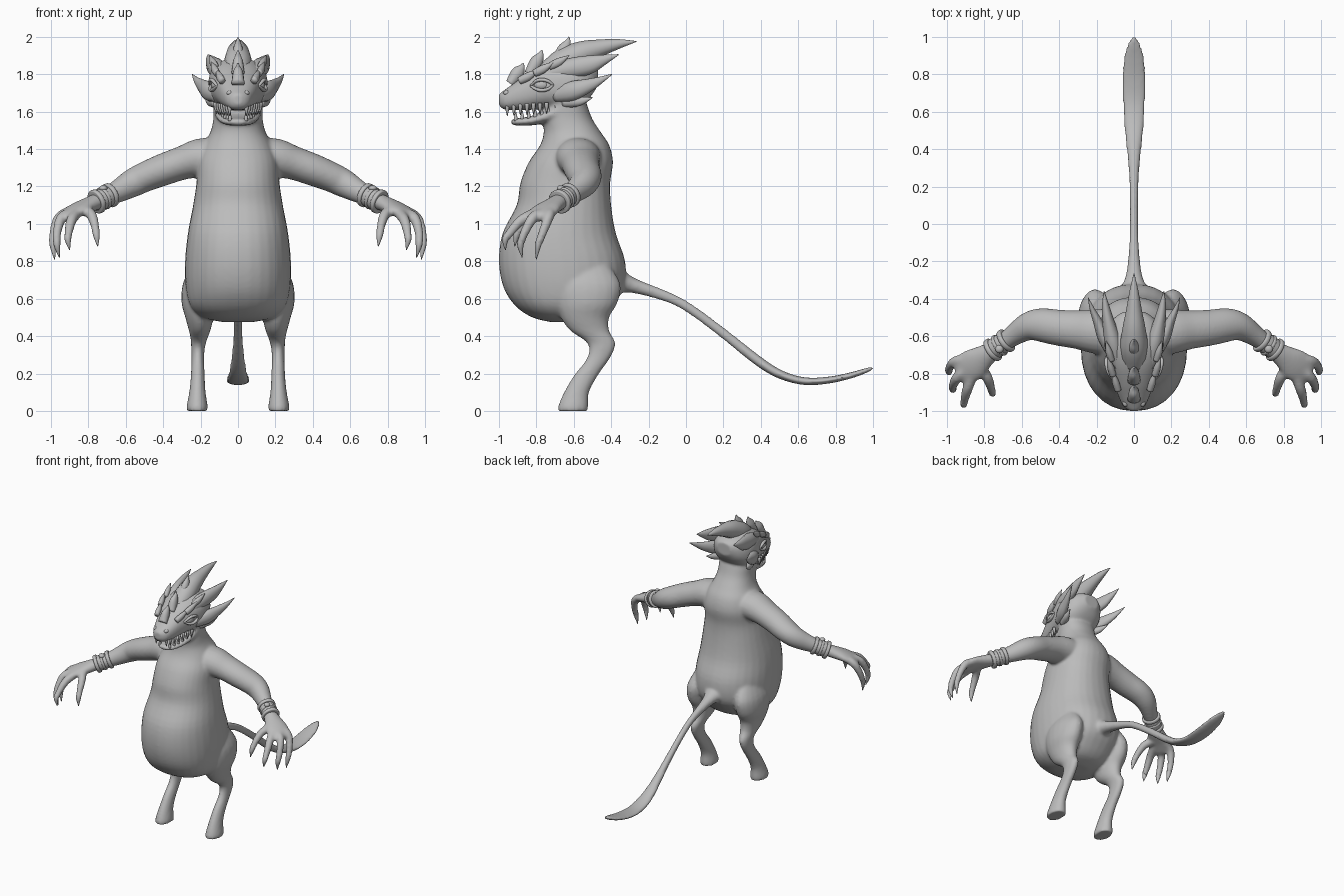
import bpy, bmesh, math
from mathutils import Vector

skin = bpy.data.materials.new("grey_skin")
skin.diffuse_color = (0.5, 0.5, 0.5, 1)


def catmull(pts, steps):
    """Smooth rows of numbers into a denser list."""
    out = []
    for i in range(len(pts) - 1):
        p0, p1 = pts[max(i - 1, 0)], pts[i]
        p2, p3 = pts[i + 1], pts[min(i + 2, len(pts) - 1)]
        for k in range(steps):
            t = k / steps
            out.append([0.5 * (2 * b + (c - a) * t + (2 * a - 5 * b + 4 * c - d) * t * t
                               + (3 * b - a - 3 * c + d) * t ** 3)
                        for a, b, c, d in zip(p0, p1, p2, p3)])
    out.append(list(pts[-1]))
    return out


def finish(name, bm):
    bmesh.ops.recalc_face_normals(bm, faces=bm.faces)
    me = bpy.data.meshes.new(name)
    bm.to_mesh(me)
    bm.free()
    me.materials.append(skin)
    for p in me.polygons:
        p.use_smooth = True
    ob = bpy.data.objects.new(name, me)
    bpy.context.collection.objects.link(ob)
    return ob


def loft(name, rows, frame="path", s=1, sides=20, steps=4, power=2.0, ref=(0, 0, 1)):
    """Rows are x, y, z, half width, half height; s=-1 mirrors in x."""
    rows = catmull(rows, steps)
    pos = [Vector(r[:3]) for r in rows]
    bm = bmesh.new()
    rings = []
    for i, r in enumerate(rows):
        if frame == "z":
            u, v = Vector((1, 0, 0)), Vector((0, 1, 0))
        elif frame == "y":
            u, v = Vector((1, 0, 0)), Vector((0, 0, 1))
        else:
            t = (pos[min(i + 1, len(pos) - 1)] - pos[max(i - 1, 0)]).normalized()
            u = t.cross(Vector(ref)).normalized()
            v = u.cross(t)
        ring = []
        for k in range(sides):
            a = 2 * math.pi * k / sides
            c, d = math.cos(a), math.sin(a)
            c = math.copysign(abs(c) ** (2 / power), c)
            d = math.copysign(abs(d) ** (2 / power), d)
            p = pos[i] + u * c * max(r[3], .002) + v * d * max(r[4], .002)
            ring.append(bm.verts.new((p.x * s, p.y, p.z)))
        rings.append(ring)
    for a, b in zip(rings, rings[1:]):
        for k in range(sides):
            bm.faces.new((a[k], a[(k + 1) % sides], b[(k + 1) % sides], b[k]))
    bm.faces.new(rings[0])
    bm.faces.new(rings[-1])
    return finish(name, bm)


def horn(name, pts, s=1, **kw):
    return loft(name, pts, s=s, sides=12, **kw)


def ellipsoid(name, centre, size):
    bm = bmesh.new()
    bmesh.ops.create_uvsphere(bm, u_segments=20, v_segments=12, radius=1)
    for v in bm.verts:
        v.co = Vector(a * b + c for a, b, c in zip(v.co, size, centre))
    return finish(name, bm)


body = []

# Torso and neck: z, front y, back y, half width
torso = [(.475, -.72, -.56, .08), (.50, -.82, -.47, .19), (.56, -.91, -.40, .255),
         (.66, -.975, -.33, .28), (.80, -1.0, -.325, .283), (.95, -.98, -.375, .268),
         (1.1, -.905, -.40, .24), (1.22, -.885, -.405, .222), (1.33, -.84, -.39, .215),
         (1.42, -.78, -.41, .185), (1.49, -.76, -.455, .148), (1.56, -.765, -.50, .132),
         (1.64, -.75, -.53, .13), (1.72, -.72, -.56, .11)]
body.append(loft("torso", [(0, (f + b) / 2, z, w, (b - f) / 2) for z, f, b, w in torso],
                 "z", sides=32, power=2.2))

# Skull with upper jaw, and lower jaw
skull = [(-1.0, 1.665, .025, .03), (-.975, 1.662, .058, .05), (-.92, 1.68, .084, .072),
         (-.85, 1.705, .108, .097), (-.75, 1.737, .138, .122), (-.65, 1.745, .158, .142),
         (-.57, 1.75, .15, .125), (-.51, 1.77, .115, .09), (-.47, 1.79, .06, .05)]
body.append(loft("skull", [(0, y, z, w, h) for y, z, w, h in skull], "y", sides=28, power=2.4))
jaw = [(-.935, 1.545, .03, .013), (-.90, 1.545, .07, .02), (-.82, 1.553, .1, .026),
       (-.73, 1.582, .122, .04), (-.65, 1.62, .128, .06), (-.58, 1.65, .11, .06)]
body.append(loft("lower_jaw", [(0, y, z, w, h) for y, z, w, h in jaw], "y", power=2.4))

# Tail with a flat paddle end
tail = [(-.50, .70, .13, .12), (-.38, .695, .095, .075), (-.28, .67, .045, .04),
        (-.1, .61, .025, .028), (.02, .548, .022, .026), (.2, .415, .024, .026),
        (.35, .295, .034, .027), (.46, .218, .047, .025), (.56, .175, .056, .022),
        (.66, .158, .061, .02), (.78, .168, .063, .018), (.89, .193, .056, .016),
        (.96, .216, .036, .013), (1.0, .23, .012, .009)]
body.append(loft("tail", [(0, y, z, w, h) for y, z, w, h in tail]))

# Limbs: the leg, the arm and palm
leg = [(.19, -.54, .78, .06, .13), (.205, -.53, .68, .09, .18), (.212, -.53, .58, .09, .165),
       (.207, -.54, .50, .075, .13), (.205, -.515, .43, .058, .105), (.21, -.46, .375, .042, .08),
       (.214, -.45, .33, .036, .068), (.215, -.475, .27, .034, .062), (.215, -.535, .19, .037, .065),
       (.217, -.585, .1, .044, .067), (.218, -.602, .03, .056, .08), (.218, -.604, 0, .058, .08)]
arm = [(.08, -.58, 1.36, .13, .10), (.2, -.575, 1.352, .12, .105), (.3, -.565, 1.325, .104, .09),
       (.4, -.555, 1.29, .097, .086), (.5, -.54, 1.25, .09, .08), (.57, -.55, 1.215, .075, .075),
       (.65, -.60, 1.17, .056, .06), (.73, -.66, 1.13, .046, .045), (.79, -.70, 1.105, .06, .042),
       (.86, -.75, 1.075, .085, .036), (.915, -.785, 1.045, .08, .03), (.94, -.80, 1.03, .055, .022)]
# Fingers: knuckle, bend, claw root, claw tip
fingers = [[(.89, -.72, 1.07), (.955, -.735, 1.035), (.985, -.765, .955), (.99, -.79, .89), (.98, -.80, .81)],
           [(.89, -.77, 1.06), (.945, -.82, 1.03), (.968, -.865, .95), (.968, -.885, .89), (.955, -.875, .82)],
           [(.86, -.80, 1.06), (.89, -.88, 1.02), (.905, -.935, .96), (.91, -.965, .92), (.90, -.965, .86)],
           [(.83, -.75, 1.08), (.785, -.82, 1.05), (.765, -.875, .99), (.757, -.905, .94), (.75, -.915, .88)]]
radii = (.03, .029, .024, .021)

for s, side in ((1, "left"), (-1, "right")):
    body.append(loft(side + "_leg", leg, "z", s))
    body.append(loft(side + "_arm", arm, s=s))
    for i, f in enumerate(fingers):
        ref = (.5, .85, 0) if i < 3 else (1, .3, 0)
        body.append(loft(f"{side}_finger_{i}", [(*p, r, r) for p, r in zip(f, radii)],
                         s=s, sides=12, ref=ref))
        loft(f"{side}_claw_{i}", [(*f[2], .017, .017), (*f[3], .018, .018), (*f[4], .002, .002)],
             s=s, sides=10, ref=ref)

    # Wrist cuff: raised rims, band and a buckle
    a, b = Vector((.675, -.617, 1.158)), Vector((.765, -.68, 1.115))
    for nm, t0, t1, r in (("cuff_band", 0, 1, .056), ("cuff_rim_inner", 0, .22, .066),
                          ("cuff_rim_middle", .42, .58, .062), ("cuff_rim_outer", .78, 1, .066)):
        p, q = a.lerp(b, t0), a.lerp(b, t1)
        cuff = loft(f"{side}_{nm}", [(*p, r - .006, r - .006), (*p.lerp(q, .15), r, r),
                                     (*p.lerp(q, .85), r, r), (*q, r - .006, r - .006)], s=s, steps=2)
    m = a.lerp(b, .5)
    ellipsoid(side + "_cuff_buckle", (m.x * s, m.y - .02, m.z + .054), (.022, .022, .016))

    # Eyes with upper and lower lids
    ellipsoid(side + "_eye", (.122 * s, -.772, 1.742), (.022, .04, .026))
    for nm, h in (("upper", 1), ("lower", -1)):
        horn(f"{side}_{nm}_eyelid", [(.112, -.83, 1.738, .007, .006), (.132, -.80, 1.742 + .022 * h, .011, .009),
                                     (.142, -.768, 1.742 + .028 * h, .012, .01),
                                     (.148, -.735, 1.742 + .02 * h, .011, .009),
                                     (.146, -.71, 1.742, .007, .006)], s)

    # Swept horns, cheek spike and brow spikes
    horn(side + "_crown_horn", [(.085, -.76, 1.79, .03, .035), (.11, -.64, 1.825, .045, .055),
                                (.138, -.52, 1.85, .032, .05), (.152, -.44, 1.877, .02, .028),
                                (.16, -.36, 1.905, .002, .002)], s)
    horn(side + "_cheek_horn", [(.11, -.70, 1.69, .03, .04), (.158, -.61, 1.71, .035, .052),
                                (.195, -.52, 1.74, .024, .036), (.222, -.46, 1.767, .014, .02),
                                (.245, -.395, 1.80, .002, .002)], s)
    horn(side + "_jaw_spike", [(.11, -.65, 1.65, .03, .03), (.15, -.57, 1.655, .02, .025),
                               (.175, -.50, 1.675, .002, .002)], s)
    for i, (x, y, z) in enumerate(((.085, -.84, 1.79), (.112, -.76, 1.83), (.12, -.68, 1.865))):
        horn(f"{side}_brow_spike_{i}", [(x, y - .05, z - .025, .018, .02), (x + .015, y, z, .018, .022),
                                        (x + .03, y + .055, z + .035, .002, .002)], s)
    # Nostril bump
    ellipsoid(side + "_nostril", (.045 * s, -.955, 1.70), (.017, .022, .014))

    # Teeth follow both jaws
    for i in range(7):
        y = -.955 + .035 * i
        x = .045 + .0135 * i ** .95
        z = 1.622 + .002 * i
        horn(f"{side}_upper_tooth_{i}", [(x, y, z + .015, .011, .011), (x, y, z - .01, .01, .01),
                                         (x * .97, y, z - .045, .001, .001)], s, ref=(0, 1, 0), steps=2)
        horn(f"{side}_lower_tooth_{i}", [(x * .95, y + .045, 1.55 + .006 * i, .01, .01),
                                         (x * .95, y + .045, 1.57 + .006 * i, .009, .009),
                                         (x * .95, y + .045, 1.602 + .005 * i, .001, .001)],
             s, ref=(0, 1, 0), steps=2)

# Central crest and the row of spikes down the forehead
horn("crest", [(0, -.76, 1.80, .06, .05), (0, -.66, 1.86, .075, .075), (0, -.56, 1.91, .062, .066),
               (0, -.46, 1.94, .042, .046), (0, -.36, 1.962, .024, .026), (0, -.265, 1.975, .002, .002)])
for i, (y, z, h) in enumerate(((-.87, 1.86, .09), (-.77, 1.93, .11), (-.625, 2.0, .12))):
    horn(f"forehead_spike_{i}", [(0, y - .07, z - h - .02, .035, .025), (0, y - .03, z - h * .6, .028, .035),
                                 (0, y - .008, z - h * .25, .014, .018), (0, y, z, .002, .002)], ref=(0, 1, 0))

# Blend the overlapping body parts into one smooth skin
bpy.ops.object.select_all(action="DESELECT")
for ob in body:
    ob.select_set(True)
bpy.context.view_layer.objects.active = body[0]
bpy.ops.object.join()
skin_ob = bpy.context.view_layer.objects.active
skin_ob.name = "body"
mod = skin_ob.modifiers.new("blend", "REMESH")
mod.mode = "VOXEL"
mod.voxel_size = .01
mod.use_smooth_shade = True
mod = skin_ob.modifiers.new("soften", "SMOOTH")
mod.factor = .5
mod.iterations = 8
